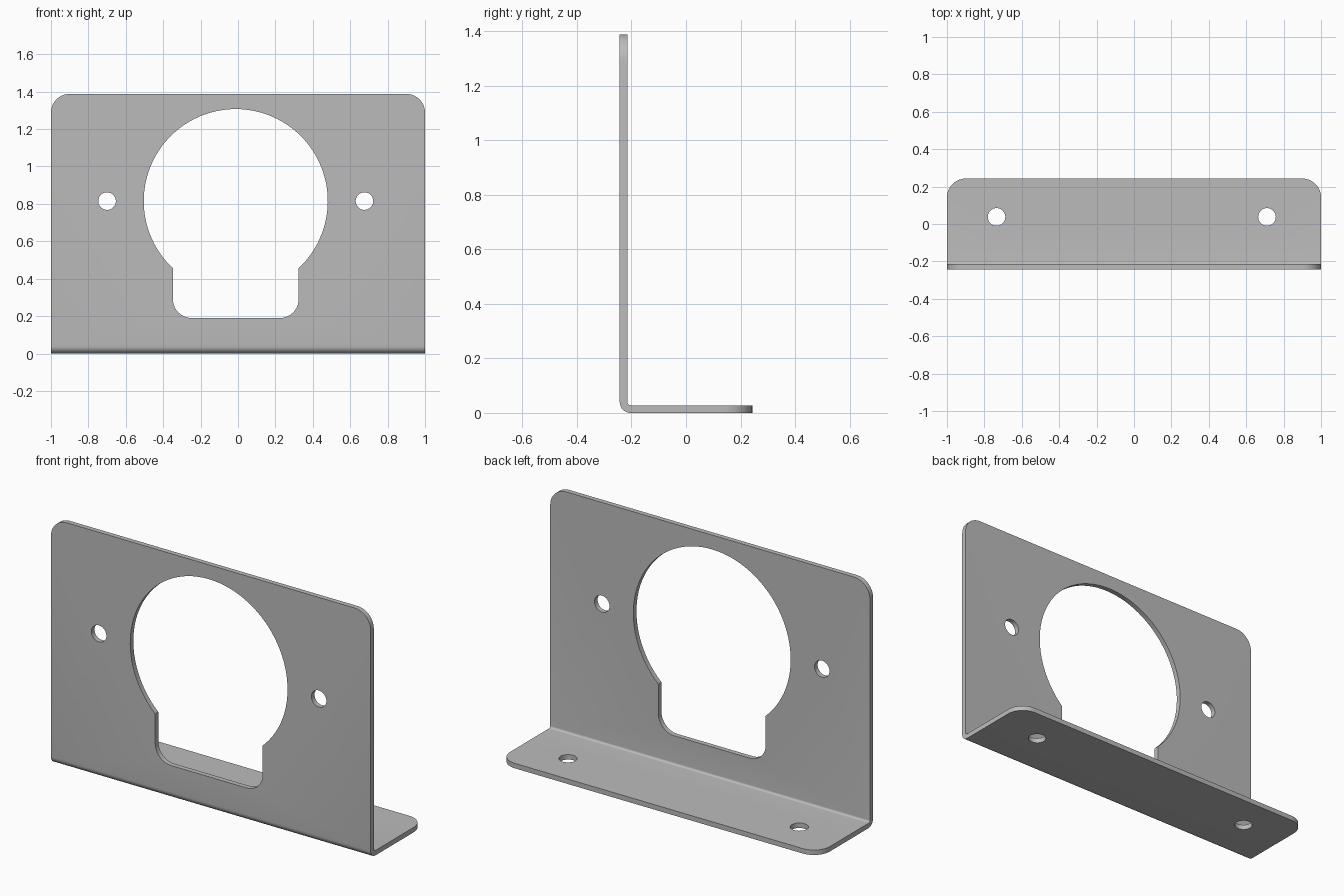
import bpy, bmesh, math
from mathutils import Vector

if "Cube" in bpy.data.objects:
    bpy.data.objects.remove(bpy.data.objects["Cube"])

THICK, HEIGHT = 0.028, 1.388
FRONT, BACK = -0.243, 0.243
OUTER, CORNER = 0.04, 0.1

steel = bpy.data.materials.new("grey_metal")
steel.use_nodes = True
grey = (0.5, 0.5, 0.5, 1)
steel.diffuse_color = grey
steel.node_tree.nodes["Principled BSDF"].inputs["Base Color"].default_value = grey


def arc(cx, cy, r, start, end, steps):
    """Points on a circular arc, angles in degrees."""
    angles = [math.radians(start + (end - start) * i / steps) for i in range(steps + 1)]
    return [(cx + r * math.cos(a), cy + r * math.sin(a)) for a in angles]


def prism(name, points, place, sweep):
    """Extrude a flat outline, placed in space by a function, along a vector."""
    bm = bmesh.new()
    face = bm.faces.new([bm.verts.new(place(u, v)) for u, v in points])
    moved = bmesh.ops.extrude_face_region(bm, geom=[face])["geom"]
    verts = [g for g in moved if isinstance(g, bmesh.types.BMVert)]
    bmesh.ops.translate(bm, verts=verts, vec=Vector(sweep))
    bmesh.ops.recalc_face_normals(bm, faces=bm.faces)
    mesh = bpy.data.meshes.new(name)
    bm.to_mesh(mesh)
    bm.free()
    mesh.materials.append(steel)
    obj = bpy.data.objects.new(name, mesh)
    bpy.context.collection.objects.link(obj)
    return obj


# Bent sheet: L profile with a rounded bend
inner = OUTER - THICK
bend = (FRONT + OUTER, OUTER)
profile = [(BACK, 0)] + arc(*bend, OUTER, 270, 180, 8) + [(FRONT, HEIGHT), (FRONT + THICK, HEIGHT)]
profile += arc(*bend, inner, 180, 270, 8) + [(BACK, THICK)]
bracket = prism("bracket", profile, lambda y, z: (-1, y, z), (2, 0, 0))

# Rounded free corners of both flanges
bm = bmesh.new()
bm.from_mesh(bracket.data)
corners = []
for e in bm.edges:
    a, b = (v.co for v in e.verts)
    if abs(a.x - b.x) < 0.001:
        top = min(a.z, b.z) > HEIGHT - 0.001
        rear = min(a.y, b.y) > BACK - 0.001
        if top or rear:
            corners.append(e)
bmesh.ops.bevel(bm, geom=corners, offset=CORNER, segments=10, profile=0.5, affect="EDGES")
bm.to_mesh(bracket.data)
bm.free()

# Keyhole-shaped opening: large circle joined to a rounded slot
MID, AXIS, RADIUS = -0.012, 0.815, 0.492
SLOT, SILL = 0.336, 0.19
meet = math.degrees(math.acos(SLOT / RADIUS))
opening = arc(MID, AXIS, RADIUS, -meet, 180 + meet, 72)
opening += arc(MID - SLOT + CORNER, SILL + CORNER, CORNER, 180, 270, 10)
opening += arc(MID + SLOT - CORNER, SILL + CORNER, CORNER, 270, 360, 10)


def on_front(x, z):
    return (x, FRONT - 0.1, z)


def on_base(x, y):
    return (x, y, -0.1)


through_front, through_base = (0, 0.25, 0), (0, 0, 0.25)
cutters = [prism("opening_cutter", opening, on_front, through_front)]

# Screw holes in the upright and the base
for side in (-1, 1):
    hole = arc(MID + side * 0.688, AXIS, 0.047, 0, 348.75, 31)
    cutters.append(prism("front_hole_cutter", hole, on_front, through_front))
    hole = arc(MID + side * 0.723, 0.038, 0.047, 0, 348.75, 31)
    cutters.append(prism("base_hole_cutter", hole, on_base, through_base))

for cutter in cutters:
    cutter.hide_render = True
    cutter.hide_viewport = True
    cut = bracket.modifiers.new(cutter.name, "BOOLEAN")
    cut.operation = "DIFFERENCE"
    cut.solver = "EXACT"
    cut.object = cutter

# Apply the cuts, then smooth the curved walls
bpy.context.view_layer.objects.active = bracket
bracket.select_set(True)
for name in [m.name for m in bracket.modifiers]:
    bpy.ops.object.modifier_apply(modifier=name)
for cutter in cutters:
    bpy.data.objects.remove(cutter)
bpy.ops.object.shade_smooth_by_angle(angle=math.radians(30))
